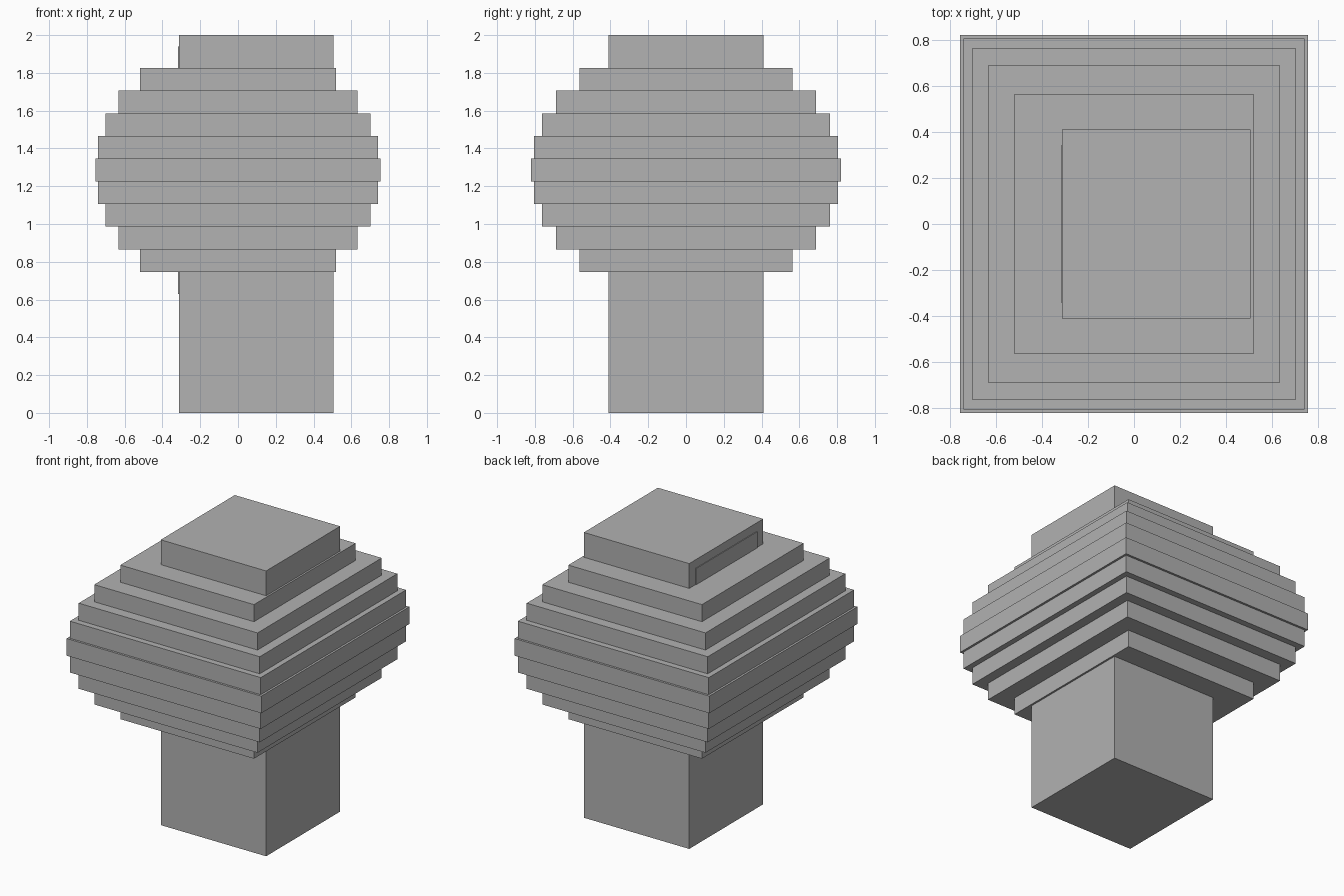
import bpy

if "Cube" in bpy.data.objects:
    bpy.data.objects.remove(bpy.data.objects["Cube"])

# One flat grey for the whole model
grey = bpy.data.materials.new("plain_grey")
grey.diffuse_color = (0.445, 0.445, 0.445, 1)
grey.use_nodes = True
grey.node_tree.nodes["Principled BSDF"].inputs["Base Color"].default_value = grey.diffuse_color


def box(name, x0, x1, y0, y1, z0, z1):
    bpy.ops.mesh.primitive_cube_add(
        size=1, location=((x0 + x1) / 2, (y0 + y1) / 2, (z0 + z1) / 2))
    ob = bpy.context.object
    ob.name = name
    ob.scale = (x1 - x0, y1 - y0, z1 - z0)
    bpy.ops.object.transform_apply(location=False, rotation=False, scale=True)
    ob.data.materials.append(grey)
    return ob


# Off-centre square column running through the whole stack
box("column", -0.312, 0.505, -0.41, 0.41, 0, 2)

# Thin raised panel on the left side of the column
box("column_panel", -0.317, -0.30, -0.34, 0.34, 0.63, 1.94)

# Stepped slabs: half widths in x and y, from the middle slab outwards
steps = [(0.755, 0.82), (0.74, 0.805), (0.702, 0.762), (0.633, 0.688), (0.518, 0.563)]
middle, height = 1.286, 0.12
for i, (hx, hy) in enumerate(steps):
    for side in ((1, -1) if i else (1,)):
        z = middle + side * i * height
        label = "middle_slab" if not i else f"{'upper' if side > 0 else 'lower'}_slab_{i}"
        box(label, -hx, hx, -hy, hy, z - height / 2, z + height / 2)
